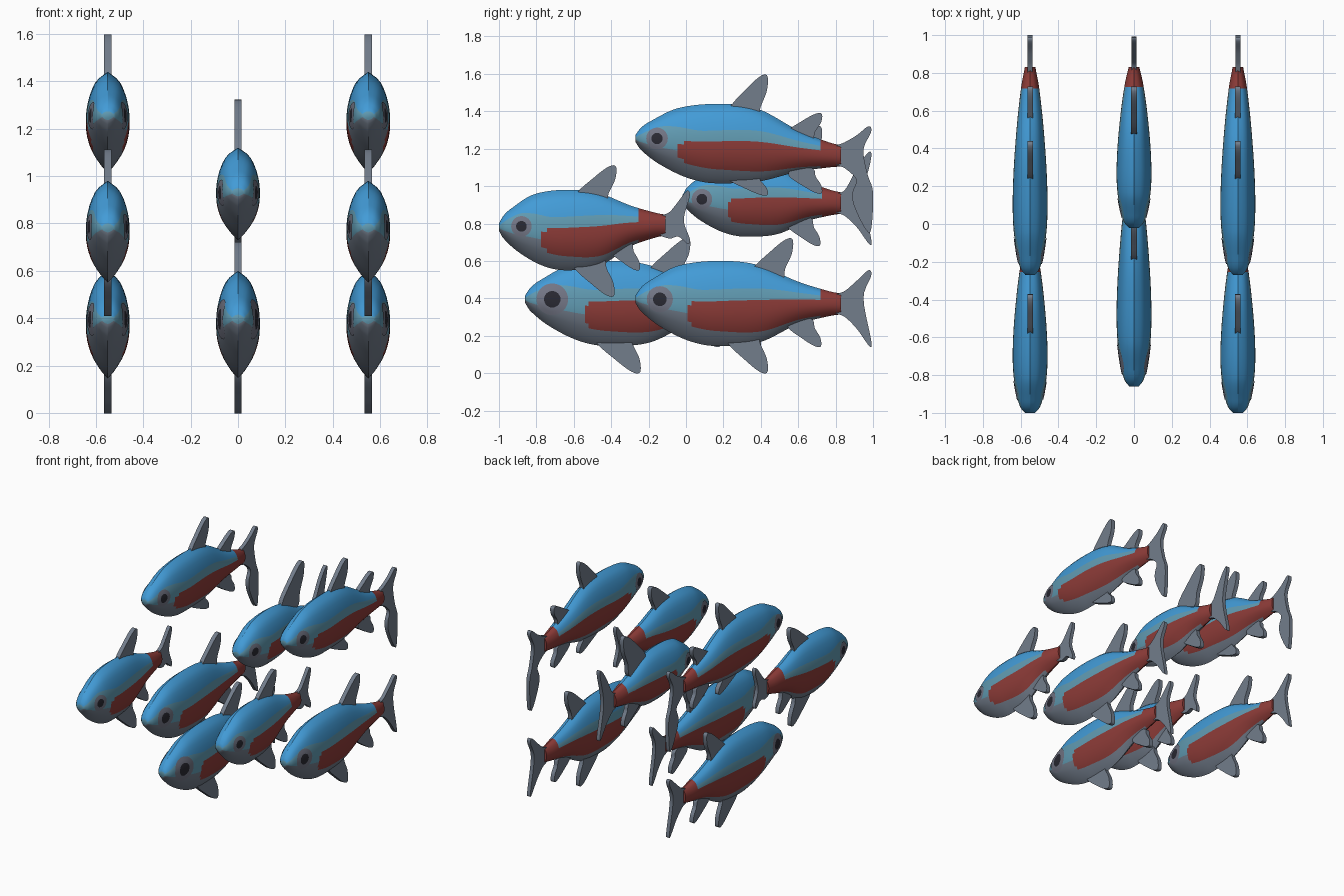
import bpy, bmesh, math

if "Cube" in bpy.data.objects:
    bpy.data.objects.remove(bpy.data.objects["Cube"])


def material(name, rgb):
    m = bpy.data.materials.new(name)
    m.diffuse_color = (*rgb, 1)
    m.use_nodes = True
    m.node_tree.nodes["Principled BSDF"].inputs["Base Color"].default_value = m.diffuse_color
    return m


BLUE, TEAL, RED, GREY, RING, PUPIL = range(6)
MATS = [material("blue_back", (0.055, 0.33, 0.68)),
        material("pale_stripe", (0.12, 0.33, 0.45)),
        material("red_flank", (0.27, 0.045, 0.04)),
        material("grey_fin", (0.17, 0.205, 0.26)),
        material("eye_ring", (0.17, 0.18, 0.235)),
        material("dark_pupil", (0.022, 0.022, 0.032))]


def curve(knots, x):
    """Smooth interpolation through (x, value) knots."""
    if x <= knots[0][0]:
        return knots[0][1]
    if x >= knots[-1][0]:
        return knots[-1][1]

    def slope(i):
        a, b = knots[max(i - 1, 0)], knots[min(i + 1, len(knots) - 1)]
        return (b[1] - a[1]) / (b[0] - a[0])
    for i in range(len(knots) - 1):
        (x0, y0), (x1, y1) = knots[i], knots[i + 1]
        if x <= x1:
            d = x1 - x0
            s = (x - x0) / d
            return ((2*s**3 - 3*s*s + 1) * y0 + (s**3 - 2*s*s + s) * d * slope(i)
                    + (3*s*s - 2*s**3) * y1 + (s**3 - s*s) * d * slope(i + 1))


def closed_spline(pts, n=5):
    out = []
    for i in range(len(pts)):
        a, b, c, d = (pts[(i + k) % len(pts)] for k in (-1, 0, 1, 2))
        for j in range(n):
            s = j / n
            out.append(tuple(0.5 * (2*b[k] + (c[k] - a[k]) * s
                             + (2*a[k] - 5*b[k] + 4*c[k] - d[k]) * s*s
                             + (3*b[k] - a[k] - 3*c[k] + d[k]) * s**3) for k in (0, 1)))
    return out


def finish(bm, name, angle=50):
    bmesh.ops.recalc_face_normals(bm, faces=bm.faces)
    me = bpy.data.meshes.new(name)
    bm.to_mesh(me)
    bm.free()
    for m in MATS:
        me.materials.append(m)
    ob = bpy.data.objects.new(name, me)
    bpy.context.collection.objects.link(ob)
    bpy.ops.object.select_all(action='DESELECT')
    ob.select_set(True)
    bpy.context.view_layer.objects.active = ob
    bpy.ops.object.shade_smooth_by_angle(angle=math.radians(angle))


# Body curves along its length (t: 0 nose, 1 tail root) and height (u: 0 belly, 1 back)
TOP = [(0, .1), (.025, .3), (.07, .49), (.21, .88), (.43, 1), (.6, .86), (.79, .33), (.94, .02), (1, -.06)]
BOT = [(0, .08), (.025, .25), (.115, .57), (.26, .89), (.4, 1), (.6, .88), (.79, .27), (.94, 0), (1, -.06)]
WIDE = [(0, .025), (.03, .05), (.1, .07), (.25, .09), (.45, .09), (.7, .072), (.9, .048), (1, .028)]
SECTION = [(0, 0), (.06, .27), (.2, .7), (.35, .94), (.5, 1), (.65, .95), (.8, .77), (.92, .48), (1, 0)]
RED_LOW = [(0, .2), (.3, .19), (.8, .1), (1, .06)]
RED_HIGH = [(0, .5), (.33, .52), (.78, .58), (1, .66)]
BLUE_LOW = [(0, .68), (.1, .78), (.2, .72), (.33, .66), (.78, .74), (1, .8)]
COLS = 56


def heights(f, t):
    ped = 0.065
    zt, zb = f["top"], f["bottom"]
    zn, zp = f["nose_z"], f["tail_z"]
    a, b = curve(TOP, t), curve(BOT, t)
    hi = zn + a * (zt - zn) if t < .43 else zp + ped + a * (zt - zp - ped)
    lo = zn - b * (zn - zb) if t < .4 else zp - ped - b * (zp - ped - zb)
    return lo, hi


def rows(t):
    """Row heights that follow the edges of the colour bands, with a zone for each row."""
    marks = [0, curve(RED_LOW, t), curve(RED_HIGH, t), curve(BLUE_LOW, t), 1]
    us, zones = [0], []
    for k, n in enumerate((5, 6, 3, 7)):
        for j in range(1, n + 1):
            s = j / n
            s = s * s if k == 0 else 1 - (1 - s) ** 2 if k == 3 else s
            us.append(marks[k] + (marks[k + 1] - marks[k]) * s)
            zones.append((k, j))
    return us, zones


def body(f, name):
    bm = bmesh.new()
    rings = []
    for c in range(COLS + 1):
        t = (c / COLS) ** 1.15
        lo, hi = heights(f, t)
        us, zones = rows(t)
        y = f["nose"] + t * (f["root"] - f["nose"])
        half = [(curve(WIDE, t) * curve(SECTION, u), lo + u * (hi - lo)) for u in us]
        loop = half + [(-x, z) for x, z in reversed(half[1:-1])]
        rings.append([bm.verts.new((f["x"] + x, y, z)) for x, z in loop])
    zones = zones + zones[::-1]
    n = len(rings[0])
    for c in range(COLS):
        t = ((c + .5) / COLS) ** 1.15
        for i in range(n):
            face = bm.faces.new((rings[c][i], rings[c][(i + 1) % n],
                                 rings[c + 1][(i + 1) % n], rings[c + 1][i]))
            k, j = zones[i]
            start = f["red"] + (.025 if j in (1, 6) else 0)
            if t > f["all_red"] or (k == 1 and t > start):
                face.material_index = RED
            elif k == 3:
                face.material_index = BLUE
            elif k == 2 or (k == 1 and j > 3):
                face.material_index = TEAL
            else:
                face.material_index = GREY
    bm.faces.new(rings[0]).material_index = TEAL
    bm.faces.new(rings[-1]).material_index = RED
    finish(bm, name + "_body")


def eyes(f, name):
    """Thin discs that hug the sides of the head."""
    bm = bmesh.new()
    ey, ez, r = f["eye"]

    def point(side, rad, a):
        y, z = ey + rad * math.cos(a), ez + rad * math.sin(a)
        t = (y - f["nose"]) / (f["root"] - f["nose"])
        lo, hi = heights(f, t)
        return bm.verts.new((f["x"] + side * (curve(WIDE, t) * curve(SECTION, (z - lo) / (hi - lo))
                                              + .004), y, z))
    n = 24
    for side in (-1, 1):
        loops = [[point(side, r * q, math.tau * i / n) for i in range(n)] for q in (.12, .3, .52, .76, 1)]
        bm.faces.new(loops[0]).material_index = PUPIL
        for k in range(4):
            for i in range(n):
                j = (i + 1) % n
                face = bm.faces.new((loops[k][i], loops[k][j], loops[k + 1][j], loops[k + 1][i]))
                face.material_index = PUPIL if k < 2 else RING
    # keep both discs facing outwards
    finish(bm, name + "_eyes")


def fin(x, pts, name, half=.015):
    bm = bmesh.new()
    outline = closed_spline(pts)
    a = [bm.verts.new((x - half, y, z)) for y, z in outline]
    b = [bm.verts.new((x + half, y, z)) for y, z in outline]
    sides = [bm.faces.new(a), bm.faces.new(b[::-1])]
    for i in range(len(a)):
        j = (i + 1) % len(a)
        sides.append(bm.faces.new((a[i], b[i], b[j], a[j])))
    for face in sides:
        face.material_index = GREY
    finish(bm, name)


BLADE = [(-1, -1.05), (-.55, -.42), (-.2, -.04), (-.02, -.04), (-.04, -.5), (-.2, -1), (-.3, -1.5), (-.85, -1.5)]


def blade(f, key, name, up):
    if key in f:
        ty, tz, w, h = f[key]
        fin(f["x"], [(ty + p * w, tz + up * q * h) for p, q in BLADE], name + "_" + key)


def tail(f, name):
    yb, zp = f["root"], f["tail_z"]
    ye, hi, lo = f["tail"]
    w = ye - yb
    pts = [(yb - .04, zp + .04), (yb + .02, zp + .07), (yb + .5 * w, zp + .7 * (hi - zp)),
           (ye - .025, hi), (ye - .01, hi - .03), (ye - .3 * w, zp + .03)]
    if f.get("long_tail"):      # ragged strip hanging below the upper lobe
        pts += [(ye - .03, zp - .1), (ye, zp - .2), (ye - .01, lo + .02), (ye - .04, lo + .02),
                (ye - .1, lo + .14), (ye - .11, zp - .2), (ye - .09, zp - .13)]
    else:
        pts += [(ye - .01, lo + .03), (ye - .02, lo), (yb + .5 * w, zp + .6 * (lo - zp))]
    pts += [(yb + .02, zp - .07), (yb - .04, zp - .04)]
    fin(f["x"], pts, name + "_tail", .013)


# Five fish layouts; the outer ones repeat on both sides
upper = dict(nose=-.27, root=.83, nose_z=1.255, tail_z=1.165, top=1.44, bottom=1.015, red=.21, all_red=.9,
             eye=(-.155, 1.255, .058), tail=(1.0, 1.32, .75), long_tail=True,
             dorsal_fin=(.44, 1.595, .21, .175), rear_dorsal_fin=(.73, 1.39, .2, .1),
             pelvic_fin=(.44, .95, .21, .08), anal_fin=(.73, .96, .18, .09))
middle = dict(nose=-1.0, root=-.11, nose_z=.78, tail_z=.79, top=.98, bottom=.55, red=.26, all_red=.83,
              eye=(-.88, .785, .055), tail=(.03, .975, .69),
              dorsal_fin=(-.37, 1.11, .22, .15), pelvic_fin=(-.38, .41, .22, .15),
              anal_fin=(-.245, .55, .17, .1))
lower = dict(nose=-.27, root=.83, nose_z=.395, tail_z=.37, top=.6, bottom=.145, red=.25, all_red=.9,
             eye=(-.14, .395, .07), tail=(1.0, .55, .145),
             dorsal_fin=(.575, .72, .22, .16), pelvic_fin=(.44, 0, .22, .16),
             anal_fin=(.725, .14, .18, .1))
inner_upper = dict(nose=-.02, root=.83, nose_z=.93, tail_z=.91, top=1.12, bottom=.73, red=.28, all_red=.88,
                   eye=(.085, .93, .055), tail=(1.0, 1.18, .69),
                   dorsal_fin=(.73, 1.32, .25, .2), anal_fin=(.72, .68, .18, .1))
inner_lower = dict(nose=-.86, root=.25, nose_z=.395, tail_z=.37, top=.6, bottom=.145, red=.28, all_red=.9,
                   eye=(-.715, .395, .085), tail=(.41, .55, .145),
                   dorsal_fin=(.025, .72, .22, .16), pelvic_fin=(-.24, 0, .24, .16),
                   anal_fin=(.185, .14, .18, .1))

school = [("inner_upper_fish", inner_upper, 0), ("inner_lower_fish", inner_lower, 0)]
for label, side in (("left", -.55), ("right", .55)):
    school += [(label + "_upper_fish", upper, side), (label + "_middle_fish", middle, side),
               (label + "_lower_fish", lower, side)]

for name, layout, x in school:
    f = dict(layout, x=x)
    body(f, name)
    eyes(f, name)
    tail(f, name)
    blade(f, "dorsal_fin", name, 1)
    blade(f, "rear_dorsal_fin", name, 1)
    blade(f, "pelvic_fin", name, -1)
    blade(f, "anal_fin", name, -1)
